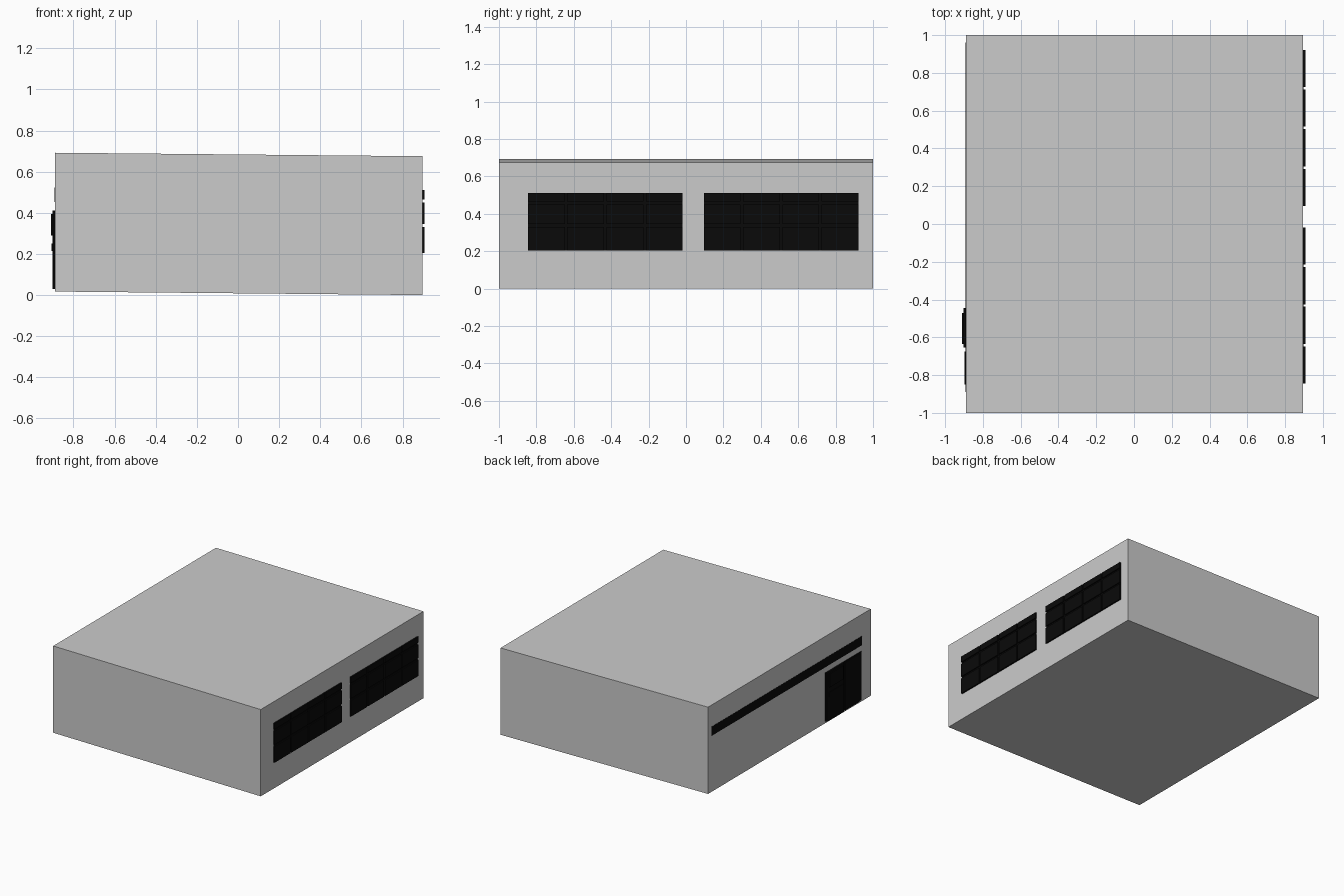
import bpy, bmesh

if "Cube" in bpy.data.objects:
    bpy.data.objects.remove(bpy.data.objects["Cube"])

black = bpy.data.materials.new("black_glass")
black.diffuse_color = (0.003, 0.003, 0.003, 1)
black.use_nodes = True
black.node_tree.nodes["Principled BSDF"].inputs["Base Color"].default_value = black.diffuse_color

LEFT, RIGHT = -0.89, 0.896


def boxes(name, spans, material=None):
    """One object made of boxes, each given as x0, x1, y0, y1, z0, z1."""
    bm = bmesh.new()
    for x0, x1, y0, y1, z0, z1 in spans:
        cube = bmesh.ops.create_cube(bm, size=1)
        for v in cube["verts"]:
            v.co.x = x1 if v.co.x > 0 else x0
            v.co.y = y1 if v.co.y > 0 else y0
            v.co.z = z1 if v.co.z > 0 else z0
    mesh = bpy.data.meshes.new(name)
    bm.to_mesh(mesh)
    bm.free()
    obj = bpy.data.objects.new(name, mesh)
    bpy.context.collection.objects.link(obj)
    if material:
        mesh.materials.append(material)
    return obj


# Main block, tilted slightly up towards the left wall
body = boxes("building_body", [(LEFT, RIGHT, -1, 1, 0, 0.675)])
for v in body.data.vertices:
    if v.co.x < 0:
        v.co.z += 0.017

# Two window banks on the right wall: backing sheet and 4 x 3 panes
rows = [(0.205, 0.33), (0.345, 0.45), (0.465, 0.51)]
for label, start in (("front", -0.845), ("back", 0.095)):
    boxes(label + "_window_backing",
          [(RIGHT - 0.002, RIGHT + 0.002, start, start + 0.827, 0.205, 0.51)], black)
    panes = []
    for col in range(4):
        y0 = start + col * 0.21
        panes += [(RIGHT, RIGHT + 0.011, y0, y0 + 0.197, z0, z1) for z0, z1 in rows]
    boxes(label + "_window_panes", panes, black)

# Long narrow window strip on the left wall
boxes("strip_window", [(LEFT - 0.002, LEFT + 0.002, -0.89, 0.96, 0.453, 0.523)], black)

# Double door on the left wall
boxes("door_backing", [(LEFT - 0.003, LEFT + 0.002, -0.88, -0.44, 0.03, 0.41)], black)
boxes("door_leaves", [(LEFT - 0.008, LEFT, -0.85, -0.675, 0.03, 0.40),
                      (LEFT - 0.013, LEFT, -0.655, -0.445, 0.03, 0.41)], black)
boxes("door_panels", [(LEFT - 0.02, LEFT - 0.012, -0.635, -0.47, 0.29, 0.395),
                      (LEFT - 0.017, LEFT - 0.012, -0.635, -0.47, 0.215, 0.25)], black)
